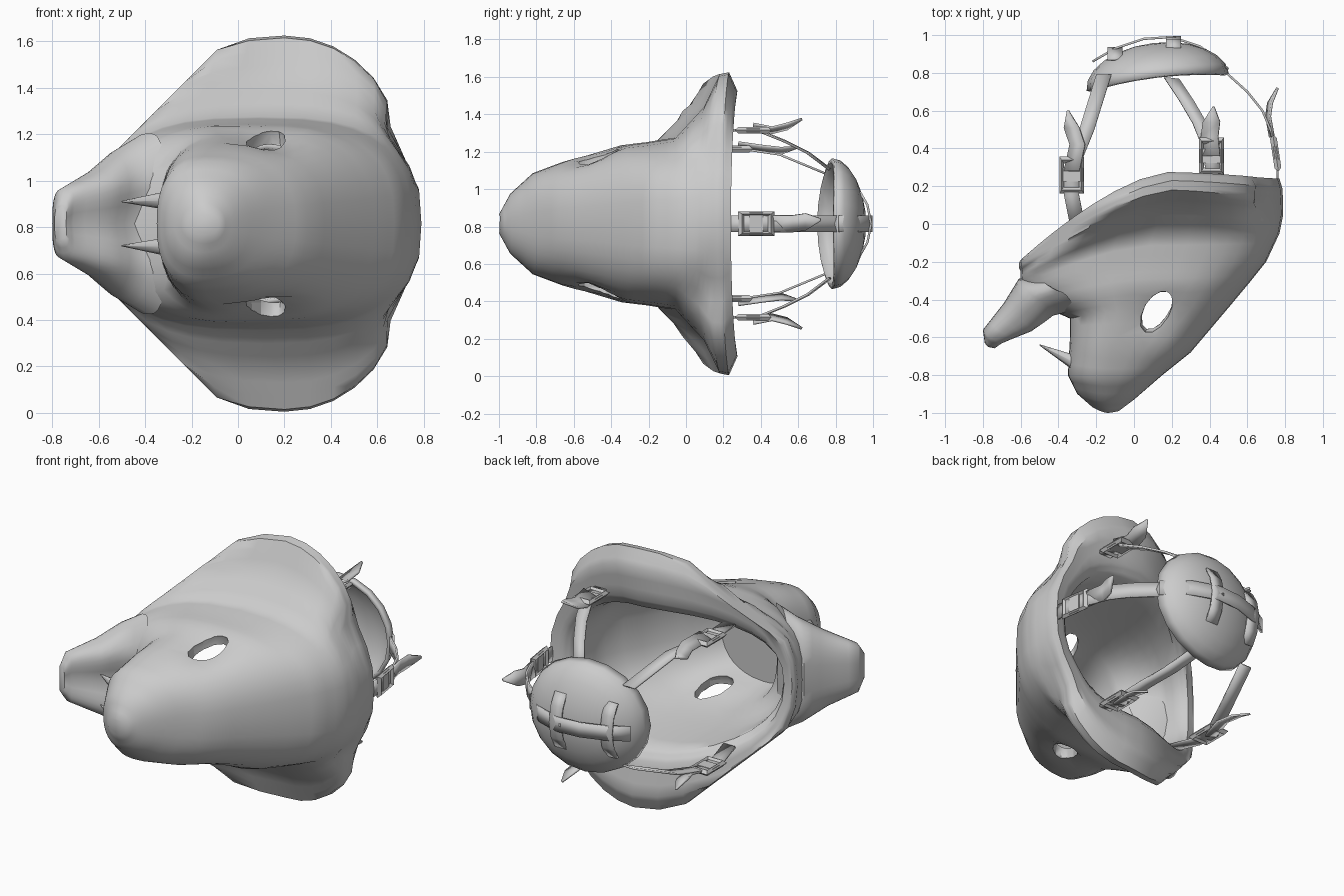
import bpy, bmesh, math
from mathutils import Vector

if "Cube" in bpy.data.objects:
    bpy.data.objects.remove(bpy.data.objects["Cube"])

MID = 0.815  # height of the symmetry plane
grey = bpy.data.materials.new("plain grey")
grey.use_nodes = True
grey.diffuse_color = (0.6, 0.6, 0.6, 1)
grey.node_tree.nodes["Principled BSDF"].inputs["Base Color"].default_value = (0.6, 0.6, 0.6, 1)


def finish(name, bm, angle=40):
    bmesh.ops.recalc_face_normals(bm, faces=bm.faces)
    mesh = bpy.data.meshes.new(name)
    bm.to_mesh(mesh)
    bm.free()
    ob = bpy.data.objects.new(name, mesh)
    bpy.context.collection.objects.link(ob)
    mesh.materials.append(grey)
    select(ob)
    bpy.ops.object.shade_smooth_by_angle(angle=math.radians(angle))
    return ob


def select(ob):
    bpy.ops.object.select_all(action="DESELECT")
    ob.select_set(True)
    bpy.context.view_layer.objects.active = ob


def apply(ob, kind, **settings):
    mod = ob.modifiers.new(kind, kind)
    for key, value in settings.items():
        setattr(mod, key, value)
    select(ob)
    bpy.ops.object.modifier_apply(modifier=mod.name)


def power(v, n):
    return math.copysign(abs(v) ** (2 / n), v)


def between(rings, steps=3):
    """Add evenly blended rings between the given ones."""
    out = []
    for ra, rb in zip(rings, rings[1:]):
        for k in range(steps):
            out.append([a + (b - a) * k / steps for a, b in zip(ra, rb)])
    return out + [rings[-1]]


def loft(name, rings, shape, count=36):
    """Skin rings given as top xy, middle xy, bottom xy, half width, squareness."""
    bm = bmesh.new()
    loops = []
    for tx, ty, mx, my, bx, by, w, n in between(rings):
        loop = []
        for i in range(count):
            t = 2 * math.pi * i / count
            a, b = power(math.cos(t), n), power(math.sin(t), n)
            ex, ey = (tx, ty) if a > 0 else (bx, by)
            a = abs(a)
            p = shape(Vector((mx + a * (ex - mx), my + a ** 1.5 * (ey - my), w * b)))
            loop.append(bm.verts.new((p.x, p.y, MID + p.z)))
        loops.append(loop)
    for la, lb in zip(loops, loops[1:]):
        for i in range(count):
            j = (i + 1) % count
            bm.faces.new((la[i], la[j], lb[j], lb[i]))
    bm.faces.new(loops[0])
    bm.faces.new(loops[-1][::-1])
    return finish(name, bm, 50)


def ribbon(name, points, across, widths=None, thick=0.012):
    """Flat strap along points, widened in the across direction."""
    bm = bmesh.new()
    across = Vector(across)
    pairs = []
    for i, p in enumerate(points):
        c = Vector((p[0], p[1], MID + p[2]))
        half = across * ((widths[i] if widths else 1) / 2)
        pairs.append((bm.verts.new(c - half), bm.verts.new(c + half)))
    for (a, b), (c, d) in zip(pairs, pairs[1:]):
        bm.faces.new((a, b, d, c))
    ob = finish(name, bm)
    apply(ob, "SOLIDIFY", thickness=thick, offset=0)


def buckle(name, place, turn):
    """Rectangular frame with a centre bar."""
    bpy.ops.mesh.primitive_torus_add(major_segments=4, minor_segments=4,
                                     major_radius=0.62, minor_radius=0.15)
    ob = bpy.context.object
    ob.name = name
    ob.rotation_euler.z = math.pi / 4
    bpy.ops.object.transform_apply()
    bm = bmesh.new()
    bm.from_mesh(ob.data)
    bar = bmesh.ops.create_cube(bm, size=1)["verts"]
    bmesh.ops.scale(bm, vec=(1, 0.4, 0.16), verts=bar)
    bm.to_mesh(ob.data)
    bm.free()
    ob.data.materials.append(grey)
    ob.scale = (.12, .18, .12)
    ob.rotation_euler = turn
    ob.location = (place[0], place[1], MID + place[2])


# Hollow face shell: muzzle to flared edge, then over the rim and back inside
def face_shape(p):
    # trim the flare straight towards the chin
    side = math.copysign(1, p.z)
    q = Vector((p.x, p.y, min(abs(p.z), .84 + p.x)))
    # hollow the eye sockets, notch the flare beside the brow
    q.z -= .05 * math.exp(-((q - Vector((.13, -.48, .38))).length / .12) ** 2)
    q.x -= .08 * math.exp(-((q - Vector((.7, .13, .37))).length / .13) ** 2)
    return Vector((q.x, q.y, max(q.z, 0) * side))


face = loft("face_shell", [
    (-.08, -.99, -.14, -1, -.22, -.97, .05, 2),
    (0, -.93, -.15, -.94, -.3, -.9, .16, 2.3),
    (.15, -.8, -.15, -.82, -.35, -.8, .27, 2.5),
    (.3, -.68, -.12, -.66, -.34, -.62, .33, 2.5),
    (.52, -.42, 0, -.46, -.34, -.5, .39, 2.6),
    (.62, -.3, .03, -.33, -.5, -.43, .425, 2.7),
    (.7, -.2, .05, -.22, -.58, -.36, .435, 2.8),
    (.77, -.05, .1, -.06, -.6, -.3, .46, 2.8),
    (.79, .05, .18, .1, -.6, -.25, .63, 2.3),
    (.79, .12, .2, .18, -.61, -.23, .8, 2.1),
    (.785, .19, .2, .23, -.61, -.21, .81, 2.1),
    (.77, .24, .18, .275, -.6, -.19, .71, 2.1),
    (.7, .22, .15, .245, -.55, -.18, .5, 2.3),
    (.66, .18, .15, .2, -.52, -.22, .44, 2.3),
    (.63, -.1, .08, -.15, -.48, -.33, .39, 2.6),
    (.46, -.4, .02, -.42, -.3, -.47, .345, 2.6),
    (.22, -.66, -.1, -.62, -.29, -.6, .27, 2.5),
], face_shape)

# Eye openings
for s in (-1, 1):
    bpy.ops.mesh.primitive_uv_sphere_add(segments=12, ring_count=8, radius=1,
                                         location=(.12, -.46, MID + s * .34))
    cutter = bpy.context.object
    cutter.scale = (.07, .13, .13)
    cutter.rotation_euler.z = -.5
    bpy.ops.object.transform_apply()
    apply(face, "BOOLEAN", object=cutter, operation="DIFFERENCE", solver="EXACT")
    bpy.data.objects.remove(cutter)
select(face)
bpy.ops.object.shade_smooth_by_angle(angle=math.radians(50))


# Lower jaw, dished along its upper side
def jaw_shape(p):
    upper = (p.x + .6) * .6 - (p.y + .5) * .8
    dip = max(0, upper) * max(0, 1 - abs(p.z) / .18) * .5
    return p + Vector((-.6, .8, 0)) * dip


loft("lower_jaw", [
    (-.72, -.68, -.76, -.66, -.79, -.63, .08, 3),
    (-.69, -.65, -.75, -.61, -.8, -.56, .15, 3),
    (-.53, -.59, -.61, -.5, -.69, -.42, .23, 2.8),
    (-.42, -.5, -.5, -.4, -.61, -.29, .32, 2.6),
    (-.3, -.47, -.38, -.36, -.51, -.28, .39, 2.6),
], jaw_shape)

# Fangs
for s in (-1, 1):
    root, tip = Vector((-.28, -.75, MID + s * .1)), Vector((-.5, -.64, MID + s * .095))
    axis = tip - root
    bpy.ops.mesh.primitive_cone_add(vertices=8, radius1=.045, radius2=.003, depth=axis.length,
                                    location=(root + tip) / 2,
                                    rotation=axis.to_track_quat("Z", "Y").to_euler())
    fang = bpy.context.object
    fang.name = "fang"
    fang.data.materials.append(grey)
    bpy.ops.object.shade_smooth_by_angle(angle=math.radians(50))

# Domed plate behind the head
bm = bmesh.new()
bmesh.ops.create_uvsphere(bm, u_segments=20, v_segments=12, radius=1)
bmesh.ops.delete(bm, geom=[v for v in bm.verts if v.co.z < -.01], context="VERTS")
for v in bm.verts:
    # sweep the top and bottom of the edge back a little
    v.co.z += .15 * v.co.y ** 2 * (1 - v.co.z) - .05
plate = finish("back_plate", bm)
plate.scale = (.38, .35, .21)
plate.rotation_euler = (-math.pi / 2, 0, .12)
plate.location = (.125, .76, MID)
select(plate)
bpy.ops.object.transform_apply()
apply(plate, "SOLIDIFY", thickness=.025, offset=-1)

# Bands over the plate
ribbon("plate_band", [(-.22, .86, 0), (-.1, .93, 0), (.05, .98, 0), (.2, .99, 0),
                      (.35, .94, 0), (.5, .82, 0)], (0, 0, .09))
for x, y in ((-.1, .93), (.21, .99)):
    ribbon("plate_loop", [(x, y - .06, -.17), (x, y - .02, -.1), (x, y, 0),
                          (x, y - .02, .1), (x, y - .06, .17)], (.08, 0, 0))

# Paired straps with buckles and loose ends
for s in (-1, 1):
    def path(*pts):
        return [(x, y, s * h) for x, y, h in pts]
    ribbon("lower_strap", path((-.3, 0, .38), (-.33, .15, .4), (-.33, .3, .4),
                               (-.25, .5, .37), (-.16, .79, .25)), (.08, 0, 0))
    buckle("lower_buckle", (-.33, .26, s * .4), (0, 0, 0))
    ribbon("lower_loose_end", path((-.33, .28, .42), (-.3, .42, .4), (-.33, .51, .39),
                                   (-.35, .6, .41)), (.08, 0, s * .03), (1, 1, 1, .1))
    ribbon("upper_strap", path((.42, .22, .5), (.41, .38, .5), (.35, .53, .44),
                               (.28, .65, .38), (.2, .77, .29)), (.08, -.01, 0))
    buckle("upper_buckle", (.41, .36, s * .5), (0, 0, 0))
    ribbon("upper_loose_end", path((.41, .36, .52), (.4, .46, .5), (.41, .54, .52),
                                   (.42, .62, .56)), (.09, 0, s * .03), (1, 1, 1, .1))

# Centre strap
ribbon("crown_strap", [(.76, .2, 0), (.76, .32, 0), (.73, .48, 0), (.68, .6, 0),
                       (.6, .7, 0), (.5, .79, 0), (.47, .82, 0)], (0, 0, .09))
buckle("crown_buckle", (.75, .375, 0), (0, math.pi / 2, .15))
ribbon("crown_loose_end", [(.73, .46, 0), (.71, .57, 0), (.72, .64, .01), (.76, .72, .02)],
       (.02, 0, .09), (1, 1, 1, .15))
